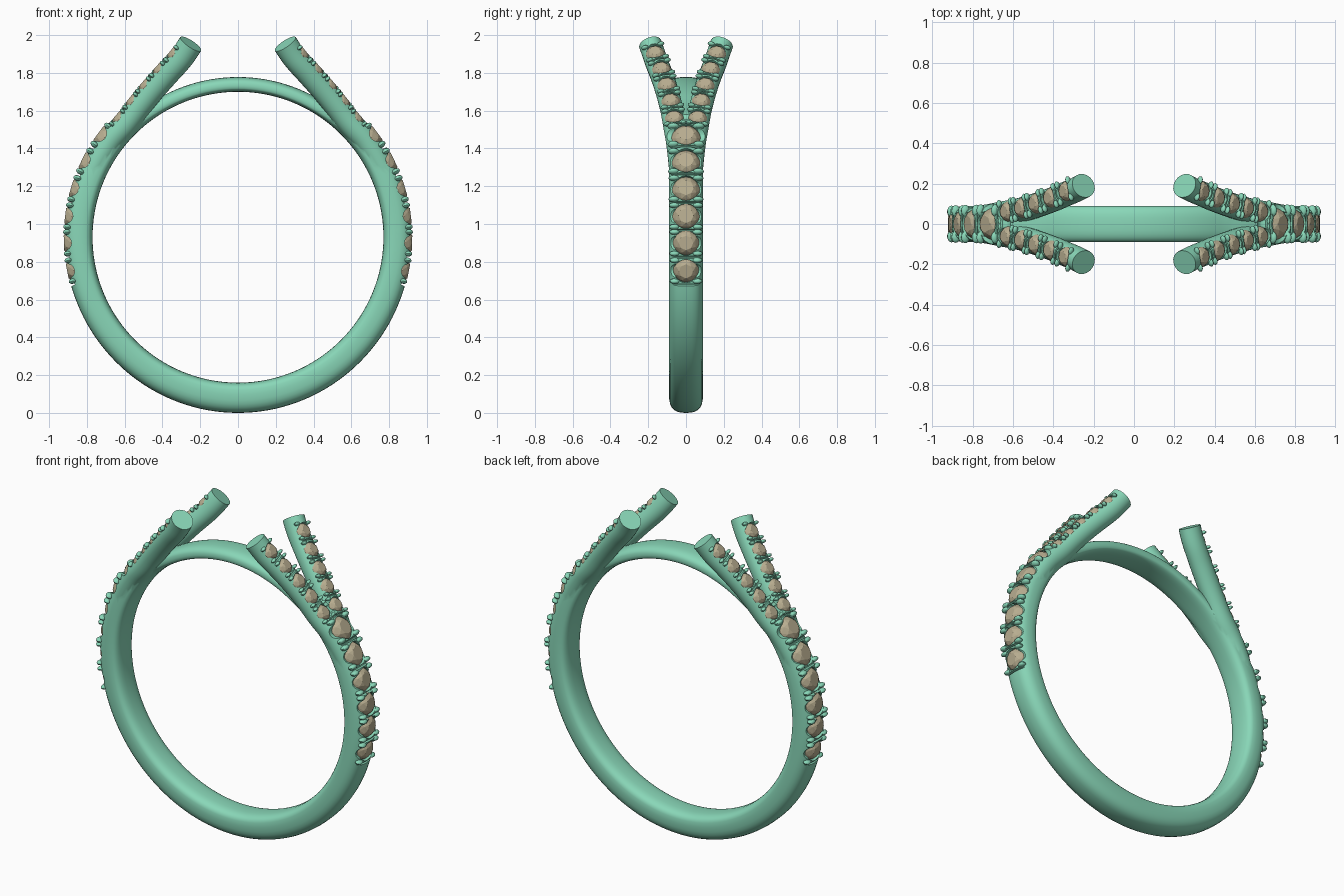
import bpy, bmesh, math
from mathutils import Vector, Matrix

if "Cube" in bpy.data.objects:
    bpy.data.objects.remove(bpy.data.objects["Cube"])

CZ, RIN, ROUT = 0.93, 0.77, 0.92      # ring centre height, inner and outer radius


def material(name, col):
    m = bpy.data.materials.new(name)
    m.diffuse_color = (*col, 1)
    m.use_nodes = True
    m.node_tree.nodes["Principled BSDF"].inputs["Base Color"].default_value = m.diffuse_color
    return m


METAL = material("green_metal", (0.25, 0.68, 0.48))
STONE = material("tan_stone", (0.48, 0.42, 0.28))


def finish(bm, name, mat):
    bmesh.ops.recalc_face_normals(bm, faces=bm.faces)
    me = bpy.data.meshes.new(name)
    bm.to_mesh(me)
    bm.free()
    ob = bpy.data.objects.new(name, me)
    bpy.context.collection.objects.link(ob)
    me.materials.append(mat)
    return ob


def activate(ob):
    bpy.ops.object.select_all(action='DESELECT')
    ob.select_set(True)
    bpy.context.view_layer.objects.active = ob


def boolean(ob, other, op):
    mod = ob.modifiers.new(op, 'BOOLEAN')
    mod.operation, mod.solver, mod.object = op, 'EXACT', other
    mod.use_self = True
    activate(ob)
    bpy.ops.object.modifier_apply(modifier=mod.name)
    other.hide_render = True
    bpy.data.objects.remove(other)


def sweep(bm, sections, closed):
    rings = [[bm.verts.new(p) for p in s] for s in sections]
    n = len(rings[0])
    for i in range(len(rings) if closed else len(rings) - 1):
        a, b = rings[i], rings[(i + 1) % len(rings)]
        for j in range(n):
            bm.faces.new((a[j], a[(j + 1) % n], b[(j + 1) % n], b[j]))
    if not closed:
        bm.faces.new(rings[0])
        bm.faces.new(rings[-1])


def smoothstep(a, b, x):
    x = min(max((x - a) / (b - a), 0), 1)
    return x * x * (3 - 2 * x)


def spow(v, e):
    return math.copysign(abs(v) ** e, v)


# Shank: rounded band, thinning to a narrow bridge at the top
sections = []
for i in range(144):
    a = 2 * math.pi * i / 144
    elev = math.degrees(math.asin(math.sin(a)))
    thick = 0.15 + 0.01 * smoothstep(10, 90, -elev) - 0.072 * smoothstep(37, 60, elev)
    sec = []
    for j in range(28):
        q = 2 * math.pi * j / 28
        y = 0.09 * spow(math.cos(q), 0.72)
        s = math.sin(q)
        v = thick * (0.4 + (0.6 * spow(s, 0.78) if s > 0 else 0.4 * spow(s, 0.6)))
        r = RIN + v
        sec.append((r * math.cos(a), y, CZ + r * math.sin(a)))
    sections.append(sec)
bm = bmesh.new()
sweep(bm, sections, True)
ring = finish(bm, "ring_band", METAL)

# Arm path along the outer surface (x, y, z)
ARM = [Vector(p) for p in ((.885, .02, 1.19), (.825, .03, 1.335), (.735, .045, 1.475),
       (.645, .062, 1.575), (.575, .08, 1.665), (.505, .102, 1.75), (.43, .13, 1.835),
       (.355, .163, 1.918), (.305, .19, 1.99))]


def arm_frame(i):
    t = (ARM[min(i + 1, len(ARM) - 1)] - ARM[max(i - 1, 0)]).normalized()
    n = Vector((t.z, 0, -t.x)).normalized()
    return ARM[i], t, n


def catmull(p, i, u):
    a, b, c, d = (p[min(max(i + k, 0), len(p) - 1)] for k in (-1, 0, 1, 2))
    return 0.5 * (2*b + (c - a)*u + (2*a - 5*b + 4*c - d)*u*u + (3*b - a - 3*c + d)*u**3)


# Four arms, two on each side, joined into the band
curve = [catmull(ARM, i, k / 5) for i in range(len(ARM) - 1) for k in range(5)] + [ARM[-1]]
for sx in (1, -1):
    for sy in (1, -1):
        secs = []
        for i, p in enumerate(curve):
            t = (curve[min(i + 1, len(curve) - 1)] - curve[max(i - 1, 0)]).normalized()
            n = Vector((t.z, 0, -t.x)).normalized()
            b = t.cross(n)
            c = p - n * (0.066 + 0.012 * (1 - smoothstep(0, 12, i)))
            pts = [c + b * 0.061 * math.cos(q) + n * 0.066 * math.sin(q)
                   for q in (2 * math.pi * j / 24 for j in range(24))]
            secs.append([(sx * v.x, sy * v.y, v.z) for v in pts])
        bm = bmesh.new()
        sweep(bm, secs, False)
        boolean(ring, finish(bm, "arm", METAL), 'UNION')

# Stone seats: (point, tangent, normal, stone radius, half pitch)
seats = []
for k, deg in enumerate((-11.3, -1.9, 7.1, 16.5, 26.4, 36.7)):
    a = math.radians(deg)
    n = Vector((math.cos(a), 0, math.sin(a)))
    t = Vector((-math.sin(a), 0, math.cos(a)))
    for sx in (1, -1):
        m = Vector((sx, 1, 1))
        seats.append((Vector((0, 0, CZ)) + n * m * ROUT, t * m, n * m,
                      0.068 + 0.0018 * k, 0.074 + 0.0012 * k))
for i in range(3, 8):
    p, t, n = arm_frame(i)
    for sx in (1, -1):
        for sy in (1, -1):
            m = Vector((sx, sy, 1))
            seats.append((p * m, t * m, n * m, 0.05, 0.057))

cut, gems, prongs = bmesh.new(), bmesh.new(), bmesh.new()


def cylinder(mat, r, h, seg):
    bmesh.ops.create_cone(cut, cap_ends=True, segments=seg, radius1=r, radius2=r,
                          depth=h, matrix=mat)


for p, t, n, r, half in seats:
    b = t.cross(n)
    F = Matrix.Translation(p) @ Matrix((b, t, n)).transposed().to_4x4()
    k = r / 0.07
    side = Matrix.Rotation(math.pi / 2, 4, 'Y')
    # cutters: bore, scallop across the band, thin slit between prongs
    cylinder(F @ Matrix.Translation((0, 0, -0.01 * k)), r * 0.93, 0.11 * k, 20)
    cylinder(F @ Matrix.Translation((0, 0, 0.002)) @ side, 0.04 * k, 0.26 * k, 16)
    cylinder(F @ Matrix.Translation((0, -half, 0)) @ Matrix.Diagonal((1, .35, 1.3, 1)) @ side,
             0.02 * k, 0.22 * k, 10)
    # faceted stone
    pts = [(0, 0, -0.085 * k)]
    for cnt, rad, h, off in ((8, .55, 0.002, 0), (8, .8, -.011, .5), (16, 1, -.034, 0),
                             (16, 1, -.04, 0)):
        for j in range(cnt):
            q = 2 * math.pi * (j + off) / cnt
            pts.append((rad * r * math.cos(q), rad * r * math.sin(q), h * k))
    res = bmesh.ops.convex_hull(gems, input=[gems.verts.new(F @ Vector(v)) for v in pts])
    # four prong tips gripping the stone
    for sb in (1, -1):
        for st in (1, -1):
            bmesh.ops.create_uvsphere(
                prongs, u_segments=12, v_segments=8, radius=1,
                matrix=F @ Matrix.Translation((sb * 0.061 * k, st * (half - 0.018 * k), -0.016 * k))
                @ Matrix.Diagonal((0.028 * k, 0.0145 * k, 0.021 * k, 1)))

boolean(ring, finish(cut, "stone_seat_cutter", METAL), 'DIFFERENCE')
finish(gems, "stones", STONE)
for ob in (ring, finish(prongs, "prongs", METAL)):
    activate(ob)
    bpy.ops.object.shade_smooth_by_angle(angle=math.radians(38))
